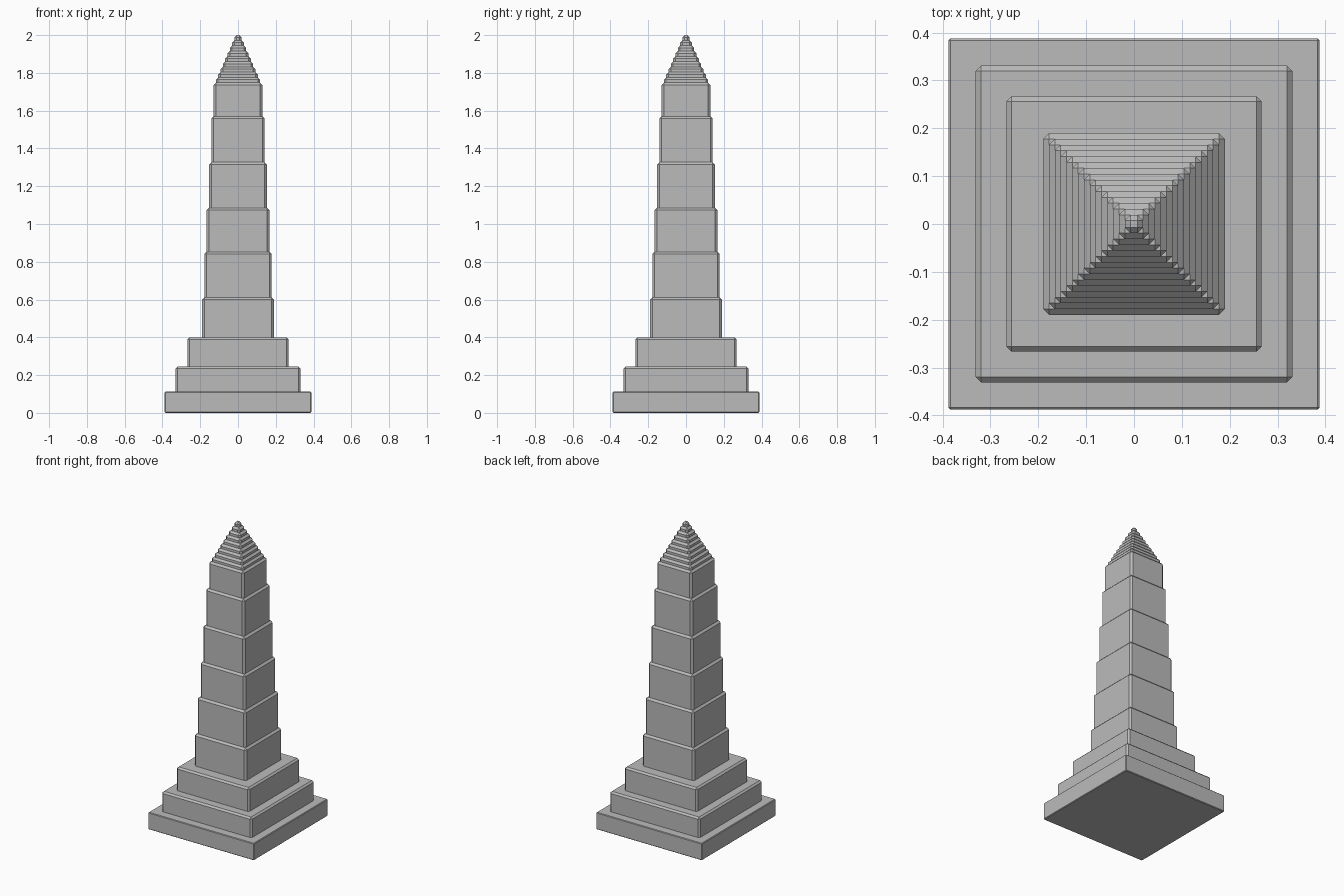
import bpy
import bmesh

cube = bpy.data.objects.get("Cube")
if cube:
    bpy.data.objects.remove(cube, do_unlink=True)

stone = bpy.data.materials.new("grey_stone")
stone.use_nodes = True
GREY = (0.5, 0.5, 0.5, 1.0)
stone.diffuse_color = GREY
stone.node_tree.nodes["Principled BSDF"].inputs["Base Color"].default_value = GREY


def block(name, half, bottom, top, chamfer):
    """Square block with flat chamfers on every edge."""
    bm = bmesh.new()
    bmesh.ops.create_cube(bm, size=1)
    for v in bm.verts:
        v.co.x *= 2 * half
        v.co.y *= 2 * half
        v.co.z = top if v.co.z > 0 else bottom
    bmesh.ops.bevel(bm, geom=bm.edges[:], offset=chamfer, segments=1,
                    affect='EDGES', clamp_overlap=True)
    mesh = bpy.data.meshes.new(name)
    bm.to_mesh(mesh)
    bm.free()
    mesh.materials.append(stone)
    obj = bpy.data.objects.new(name, mesh)
    bpy.context.collection.objects.link(obj)


SINK = 0.015   # each block is set into the one below
STEP = 0.0122  # narrowing of each tier

# Stepped plinth
block("plinth_base", 0.388, 0, 0.113, 0.004)
block("plinth_middle", 0.331, 0.113 - SINK, 0.245, 0.011)
block("plinth_top", 0.267, 0.245 - SINK, 0.4, 0.011)

# Tapering shaft, one block per stage
half, bottom = 0.19, 0.4
for i, top in enumerate((0.612, 0.853, 1.085, 1.327, 1.57, 1.748)):
    block(f"shaft_stage_{i + 1}", half, bottom - SINK, top, STEP)
    half -= STEP
    bottom = top

# Stepped pyramid cap
CAP_TIERS = 9
rise = (2 - bottom) / CAP_TIERS
for i in range(CAP_TIERS):
    block(f"cap_tier_{i + 1}", half, bottom - SINK, bottom + rise, STEP)
    half -= STEP
    bottom += rise
